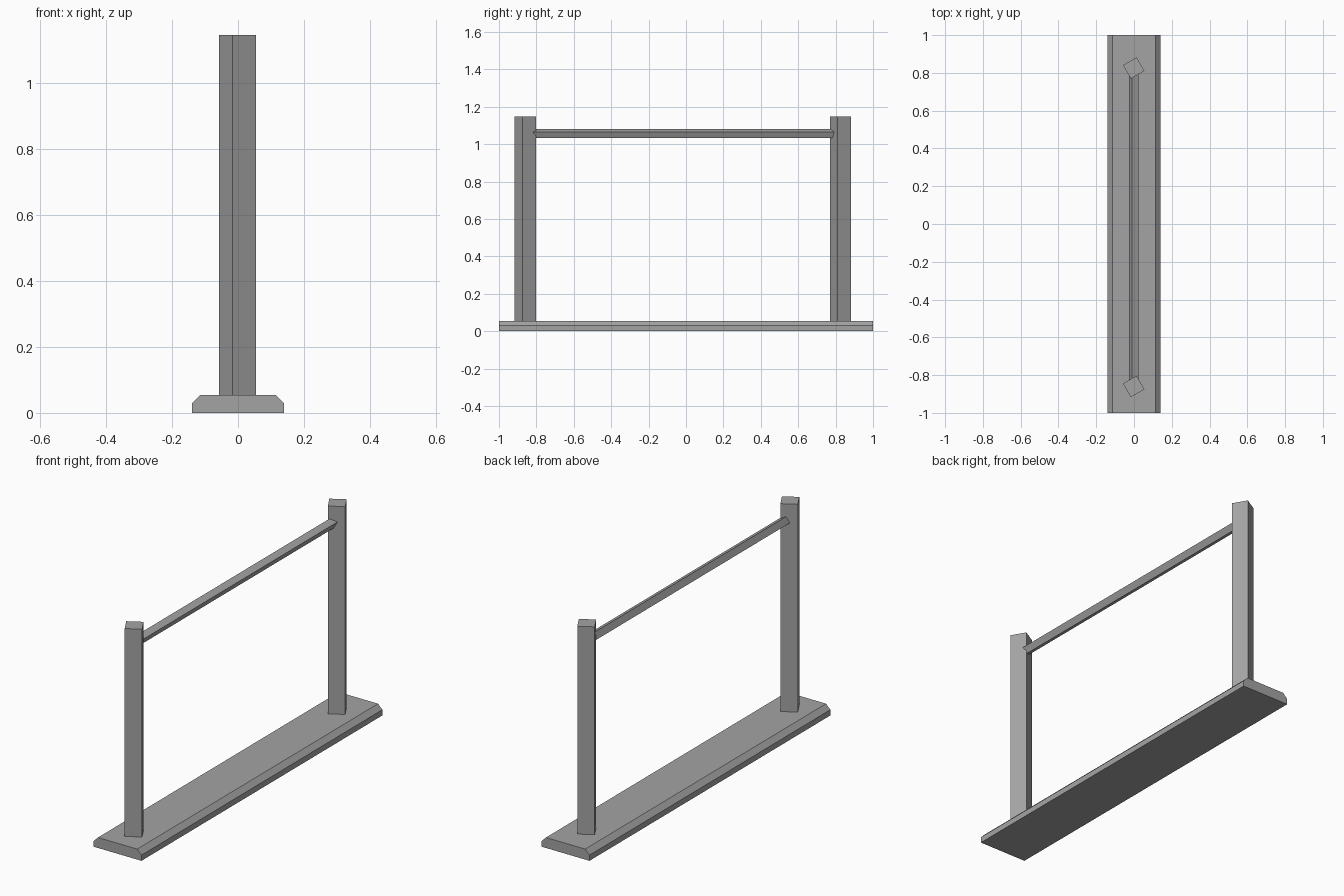
import bpy, bmesh
from math import radians, cos, sin

cube = bpy.data.objects.get("Cube")
if cube:
    bpy.data.objects.remove(cube, do_unlink=True)

GREY = (0.37, 0.37, 0.37, 1.0)
grey = bpy.data.materials.new("plain grey")
grey.use_nodes = True
grey.diffuse_color = GREY
grey.node_tree.nodes["Principled BSDF"].inputs["Base Color"].default_value = GREY


def square(side, angle, cx, cy):
    """Corners of a turned square, counter-clockwise."""
    r = side / 2 ** 0.5
    return [(cx + r * cos(radians(angle + 45 + 90 * i)),
             cy + r * sin(radians(angle + 45 + 90 * i))) for i in range(4)]


def prism(name, start, length):
    """Extrude a 3D outline along the vector length into a closed solid."""
    bm = bmesh.new()
    face = bm.faces.new([bm.verts.new(p) for p in start])
    top = bmesh.ops.extrude_face_region(bm, geom=[face], use_keep_orig=True)
    moved = [v for v in top["geom"] if isinstance(v, bmesh.types.BMVert)]
    bmesh.ops.translate(bm, verts=moved, vec=length)
    bmesh.ops.recalc_face_normals(bm, faces=bm.faces)
    mesh = bpy.data.meshes.new(name)
    bm.to_mesh(mesh)
    bm.free()
    mesh.materials.append(grey)
    obj = bpy.data.objects.new(name, mesh)
    bpy.context.collection.objects.link(obj)
    return obj


# Base plank with bevelled long edges
W, T, H, B = 0.139, 0.114, 0.055, 0.03
profile = [(-W, 0), (W, 0), (W, B), (T, H), (-T, H), (-W, B)]
prism("base", [(x, -1, z) for x, z in profile], (0, 2, 0))

# Two square posts, each turned about its height
FRONT, BACK, TOP = -0.86, 0.826, 1.147
for name, y in (("front_post", FRONT), ("back_post", BACK)):
    prism(name, [(px, py, H) for px, py in square(0.083, 30, -0.0015, y)],
          (0, 0, TOP - H))

# Slim tilted crossbar running into both posts
prism("crossbar", [(x, FRONT, z) for x, z in square(0.0365, -25, -0.001, 1.056)],
      (0, BACK - FRONT, 0))
